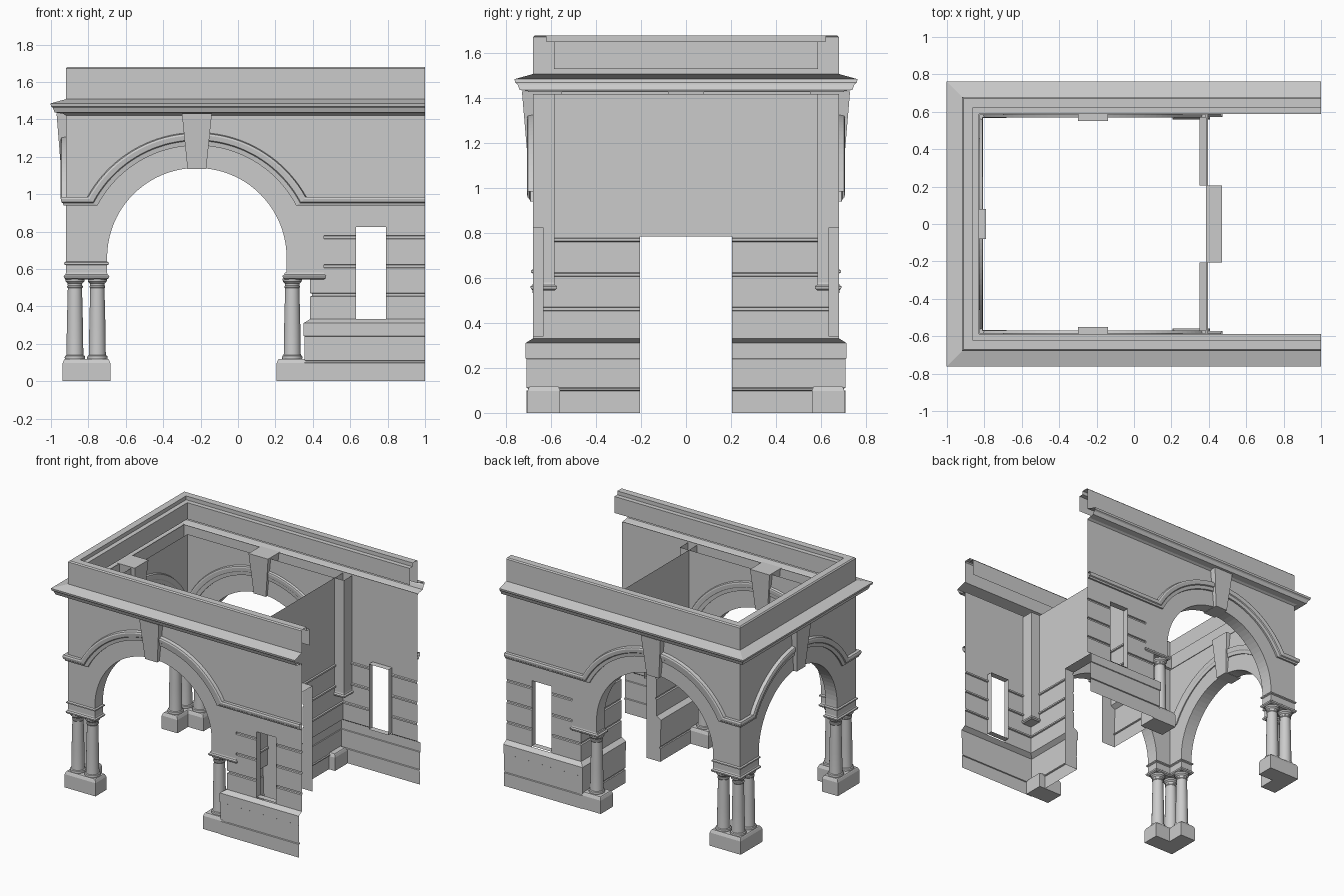
import bpy, bmesh, math

if "Cube" in bpy.data.objects:
    bpy.data.objects.remove(bpy.data.objects["Cube"])

SIDE = 0.24          # left wall sits this much further out in x than the front wall in y
ZC = 0.66            # arch centre height


def front(u, d, z):
    return (u, -d, z)


def left(u, d, z):
    return (-(d + SIDE), u, z)


def build(name, groups, mirror=False, smooth=False):
    """groups: list of (verts, faces); optional mirror across the y = 0 plane"""
    bm = bmesh.new()
    for verts, faces in groups:
        vs = [bm.verts.new(v) for v in verts]
        for f in faces:
            bm.faces.new([vs[i] for i in f])
    bmesh.ops.remove_doubles(bm, verts=bm.verts, dist=1e-5)
    bmesh.ops.recalc_face_normals(bm, faces=bm.faces)
    me = bpy.data.meshes.new(name)
    bm.to_mesh(me)
    bm.free()
    ob = bpy.data.objects.new(name, me)
    bpy.context.collection.objects.link(ob)
    if mirror:
        m = ob.modifiers.new("mirror", 'MIRROR')
        m.use_axis = (False, True, False)
        m.use_mirror_merge = False
    if smooth:
        bpy.ops.object.select_all(action='DESELECT')
        ob.select_set(True)
        bpy.context.view_layer.objects.active = ob
        bpy.ops.object.shade_smooth_by_angle(angle=math.radians(35))
    return ob


def grid(rows, closed=False, caps=False):
    n = len(rows[0])
    faces = []
    for r in range(len(rows) - 1):
        for i in range(n if closed else n - 1):
            j = (i + 1) % n
            faces.append((r * n + i, r * n + j, (r + 1) * n + j, (r + 1) * n + i))
    if caps:
        faces += [tuple(range(n)), tuple(range((len(rows) - 1) * n, len(rows) * n))]
    return [v for row in rows for v in row], faces


def poly(pts):
    return pts, [tuple(range(len(pts)))]


def arc(c, r, a0, n=40):
    """from left to right over the top, starting at elevation a0"""
    return [(c + r * math.cos(t), ZC + r * math.sin(t))
            for t in (math.pi - a0 - (math.pi - 2 * a0) * i / n for i in range(n + 1))]


# ---- arched walls: two skins joined by the arch soffit
def arch_wall(name, F, c, r, lo, hi, mirror):
    opening = [(c - r, 0.56)] + arc(c, r, 0) + [(c + r, 0.56)]
    groups = []
    for d, top in ((0.68, 1.43), (0.585, 1.42)):
        out = [(lo(d), 0.56)] + opening + [(hi(d), 0.56), (hi(d), top), (lo(d), top)]
        groups.append(poly([F(u, d, z) for u, z in out]))
    groups.append(grid([[F(u, d, z) for u, z in opening] for d in (0.68, 0.585)]))
    if mirror:   # end of the hollow pier behind the side bay
        groups.append(poly([F(0.46, 0.68, 0.56), F(0.46, 0.585, 0.56),
                            F(0.46, 0.585, 1.42), F(0.46, 0.68, 1.42)]))
    build(name, groups, mirror)


# ---- archivolt moulding running into a level string course
OUTER = [(.12, .94, .68), (.12, .94, .693), (.145, .952, .697), (.15, .957, .704),
         (.175, .975, .708), (.185, .985, .704), (.19, .985, .68)]


def archivolt(name, F, c, r, lo, hi, mirror, inside=False):
    rows = []
    for off, z, d in OUTER:
        if inside:
            d = 0.585 - (d - 0.68) * 0.6
        R = r + off
        pts = [(lo(d), z)] + arc(c, R, math.asin((z - ZC) / R)) + [(hi(d), z)]
        rows.append([F(u, d, zz) for u, zz in pts])
    build(name, [grid(rows)], mirror)


# ---- keystone going through the wall
def keystone(name, F, c, r, mirror):
    rows = [[F(c + s * w, d, z) for s, d in ((-1, d0), (1, d0), (1, d1), (-1, d1))]
            for w, z, d0, d1 in ((.05, ZC + r - 0.005, .57, .705), (.08, 1.43, .552, .73))]
    build(name, [grid(rows, True, True)], mirror)


corner = lambda d: -(d + SIDE)
arch_wall("front_arch_wall", front, -0.22, 0.48, corner, lambda d: 0.46, True)
arch_wall("side_arch_wall", left, 0, 0.46, lambda d: -d, lambda d: d, False)
archivolt("front_archivolt", front, -0.22, 0.48, corner, lambda d: 1.0, True)
archivolt("side_archivolt", left, 0, 0.46, lambda d: -d, lambda d: d, False)
archivolt("front_archivolt_inner", front, -0.22, 0.48, corner, lambda d: 0.385, True, True)
archivolt("side_archivolt_inner", left, 0, 0.46, lambda d: -d, lambda d: d, False, True)
keystone("front_keystone", front, -0.22, 0.48, True)
keystone("side_keystone", left, 0, 0.46, False)

# ---- cornice and hollow parapet swept round three sides
profile = [(.68, 1.42), (.695, 1.43), (.74, 1.437), (.75, 1.462), (.76, 1.47), (.763, 1.485),
           (.68, 1.508), (.68, 1.672), (.672, 1.68), (.622, 1.68), (.622, 1.652),
           (.588, 1.652), (.588, 1.53)]
build("cornice_parapet", [grid([[(1, -d, z), (corner(d), -d, z), (corner(d), d, z), (1, d, z)]
                                for d, z in profile])])

# ---- side bay: plinth, rusticated courses, window and doorway
cx = lambda d: 1.065 - d
DOOR, BACK = -0.205, 0.47


def rustic(z0, z1, grooves):
    p = [(.68, z0)]
    for g in grooves:
        p += [(.68, g - .009), (.67, g - .006), (.67, g + .006), (.68, g + .009)]
    return p + [(.68, z1)]


plinth = [(.71, 0), (.71, .098), (.703, .101), (.703, .109), (.71, .112), (.71, .24),
          (.715, .243), (.715, .31), (.68, .332)]
build("plinth", [grid([[(1, -d, z), (cx(d), -d, z), (cx(d), DOOR, z), (BACK, DOOR, z)]
                       for d, z in plinth])], True)
low, high = rustic(.332, .55, [.462]), rustic(.55, .785, [.615, .77])
build("rusticated_courses", [
    grid([[(.63, -d, z), (cx(d), -d, z), (cx(d), DOOR, z), (BACK, DOOR, z)] for d, z in low]),
    grid([[(.63, -d, z), (.46, -d, z)] for d, z in high]),
    grid([[(cx(d), -.68, z), (cx(d), DOOR, z), (BACK, DOOR, z)] for d, z in high]),
    grid([[(1, -d, z), (.79, -d, z)] for d, z in low + high[1:]])], True)
build("bay_upper_wall", [poly([front(u, .68, z) for u, z in (
    (.46, .785), (.63, .785), (.63, .825), (.79, .825), (.79, .785),
    (1, .785), (1, 1.43), (.46, 1.43))])], True)
build("window_reveal", [grid([[front(u, d, z) for u, z in (
    (.63, .34), (.79, .34), (.79, .825), (.63, .825))] for d in (.68, .635)], True)], True)
build("door_upper_wall", [
    poly([(.385, -.68, .785), (.385, .68, .785), (.385, .68, 1.42), (.385, -.68, 1.42)]),
    poly([(.385, DOOR, .785), (.385, -DOOR, .785), (BACK, -DOOR, .785), (BACK, DOOR, .785)])])


# ---- pedestals and imposts as stacked footprints
def ell(e):
    return [(-.92 - e, -.68 - e), (-.70 + e, -.68 - e), (-.70 + e, -.585 + e),
            (-.825 + e, -.585 + e), (-.825 + e, -.46 + e), (-.92 - e, -.46 + e)]


def block(x0, x1):
    return lambda e: [(x0 - e, -.68 - e), (x1 + e, -.68 - e), (x1 + e, -.585 + e), (x0 - e, -.585 + e)]


def stack(name, foot, levels):
    rows = [[(x, y, z) for x, y in foot(e)] for e, z in levels]
    build(name, [grid(rows, True, True)], True)


ped = [(.017, 0), (.017, .098), (.01, .115), (.006, .12)]
imp = [(.0, .545), (.01, .552), (.012, .563), (.003, .57), (0, .58)]
stack("corner_pedestal", ell, ped)
stack("bay_pedestal", block(.232, .38), [(e + .008, z) for e, z in ped])
stack("corner_impost", ell, imp + [(0, .62), (.009, .625), (.009, .634), (0, .64)])
stack("bay_impost", block(.25, .46), imp)

# ---- columns: three at each corner, one beside each bay
col = [(.0, .118), (.053, .118), (.055, .126), (.053, .135), (.046, .139), (.045, .15),
       (.043, .3), (.038, .497), (.042, .502), (.042, .508), (.038, .512), (.039, .522),
       (.05, .533), (.052, .548), (.0, .548)]
for i, (x, y) in enumerate([(-.872, -.632), (-.752, -.632), (-.872, -.512), (.29, -.632)]):
    rows = [[(x + max(r, 1e-4) * math.cos(k * math.tau / 24),
              y + max(r, 1e-4) * math.sin(k * math.tau / 24), z) for k in range(24)]
            for r, z in col]
    build("column_%d" % (i + 1), [grid(rows, True, True)], True, True)
